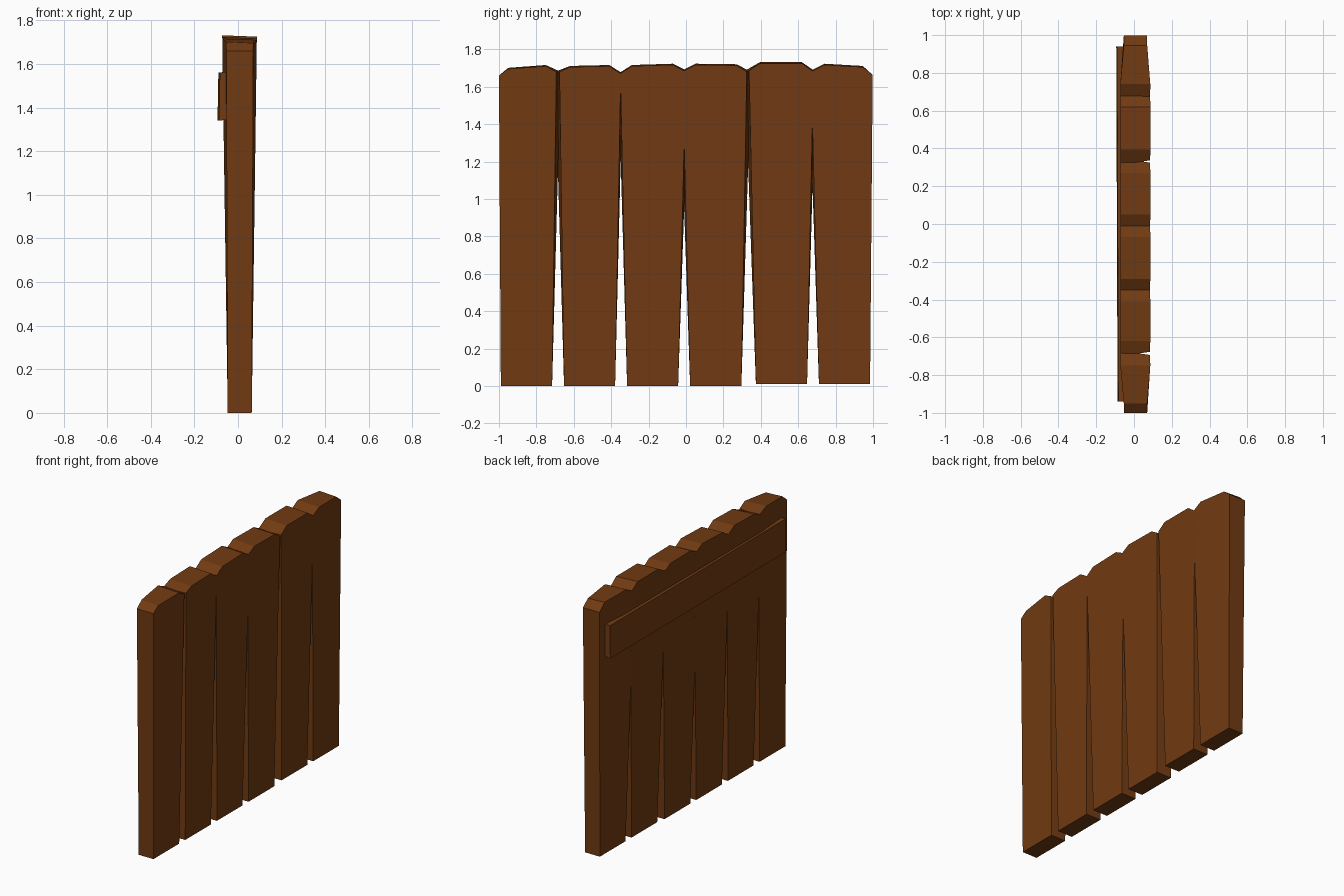
import bpy, bmesh

if "Cube" in bpy.data.objects:
    bpy.data.objects.remove(bpy.data.objects["Cube"])

wood = bpy.data.materials.new("brown wood")
wood.diffuse_color = (0.165, 0.043, 0.006, 1)
wood.use_nodes = True
wood.node_tree.nodes["Principled BSDF"].inputs["Base Color"].default_value = wood.diffuse_color


def make_object(name, front, back):
    """Close a solid between two matching outlines."""
    bm = bmesh.new()
    f = [bm.verts.new(p) for p in front]
    b = [bm.verts.new(p) for p in back]
    n = len(f)
    bm.faces.new(f)
    bm.faces.new(b[::-1])
    for i in range(n):
        j = (i + 1) % n
        bm.faces.new((f[i], b[i], b[j], f[j]))
    bmesh.ops.recalc_face_normals(bm, faces=bm.faces)
    me = bpy.data.meshes.new(name)
    bm.to_mesh(me)
    bm.free()
    me.materials.append(wood)
    ob = bpy.data.objects.new(name, me)
    bpy.context.collection.objects.link(ob)
    return ob


# gaps between planks: bottom centre, top centre, bottom width,
# height where the gap closes on the +x face and on the -x face
gaps = [
    (-0.684, -0.685, 0.064, 2.30, 1.15),
    (-0.347, -0.350, 0.064, 1.61, 1.21),
    (-0.010, -0.010, 0.064, 1.29, 0.95),
    (0.335, 0.331, 0.078, 2.00, 1.18),
    (0.679, 0.675, 0.064, 1.41, 1.07),
]
# per plank: bottom z, left shoulder, left top, right top, right shoulder
heights = [
    (0.0, 1.66, 1.695, 1.71, 1.68),
    (0.0, 1.68, 1.705, 1.71, 1.67),
    (0.0, 1.67, 1.71, 1.717, 1.68),
    (0.0, 1.68, 1.717, 1.714, 1.68),
    (0.01, 1.685, 1.725, 1.725, 1.68),
    (0.01, 1.68, 1.717, 1.705, 1.663),
]
# flat part of each top edge
flats = [(-0.95, -0.75), (-0.62, -0.41), (-0.29, -0.07),
         (0.05, 0.27), (0.395, 0.62), (0.74, 0.945)]


def edge_y(gap, side, z, is_front):
    bottom, top, width, zf, zb = gap
    close = zf if is_front else zb
    centre = bottom + (top - bottom) * z / 1.68
    return centre + side * width / 2 * (1 - z / close)


# planks, thicker towards the top and with clipped corners
for i, (z0, sl, tl, tr, sr) in enumerate(heights):
    outlines = []
    for is_front in (True, False):
        def x(z, outer):
            if is_front:
                return 0.063 + (0.007 if outer else 0.023) * z / 1.7
            return -0.047 - (0.007 if outer else 0.025) * z / 1.7

        def left(z):
            return -0.99 - 0.01 * z / 1.66 if i == 0 else edge_y(gaps[i - 1], 1, z, is_front)

        def right(z):
            return 0.984 + 0.014 * z / 1.66 if i == 5 else edge_y(gaps[i], -1, z, is_front)

        lo, ro = i == 0, i == 5
        dz = 0 if is_front else 0.006
        outlines.append([
            (x(z0, lo), left(z0), z0), (x(z0, ro), right(z0), z0),
            (x(sr, ro), right(sr), sr), (x(tr, ro), flats[i][1], tr + dz),
            (x(tl, lo), flats[i][0], tl + dz), (x(sl, lo), left(sl), sl)])
    make_object(f"plank_{i + 1}", *outlines)


# cross rail on the -x side, turned very slightly
def rail_end(y, x_out):
    return [(-0.04, y, 1.345), (x_out - 0.004, y, 1.34),
            (x_out, y, 1.56), (-0.04, y, 1.565)]


make_object("cross_rail", rail_end(-0.94, -0.083), rail_end(0.94, -0.09))
